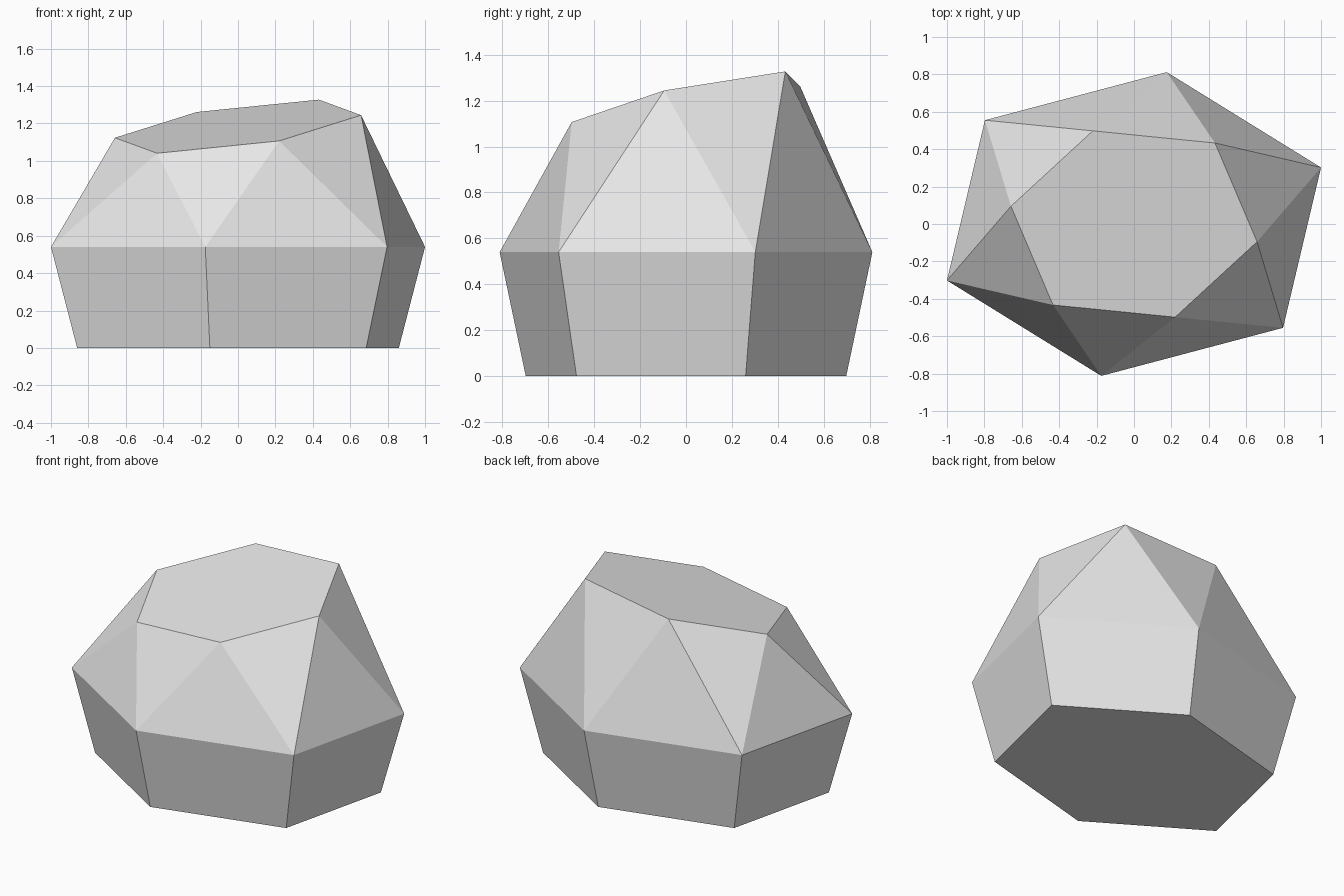
import bpy
import bmesh

cube = bpy.data.objects.get("Cube")
if cube:
    bpy.data.objects.remove(cube, do_unlink=True)

# Plain stone material
stone = bpy.data.materials.new("pale grey stone")
stone.use_nodes = True
grey = (0.8, 0.8, 0.8, 1)
stone.diffuse_color = grey
stone.node_tree.nodes["Principled BSDF"].inputs["Base Color"].default_value = grey


def hexagon(half):
    """Complete three corners by point symmetry about the centre."""
    return half + [(-x, -y) for x, y in half]


waist = hexagon([(1.0, 0.302), (0.175, 0.812), (-0.797, 0.555)])
crown = hexagon([(0.433, 0.433), (-0.22, 0.498), (-0.658, 0.095)])
WAIST_HEIGHT = 0.54
BASE_SCALE = 0.86

bm = bmesh.new()
# Narrowed flat base, wide waist and a crown on a sloping plane
base_ring = [bm.verts.new((x * BASE_SCALE, y * BASE_SCALE, 0)) for x, y in waist]
waist_ring = [bm.verts.new((x, y, WAIST_HEIGHT)) for x, y in waist]
crown_ring = [bm.verts.new((x, y, 1.184 + 0.122 * x + 0.209 * y)) for x, y in crown]

bm.faces.new(base_ring[::-1])
bm.faces.new(crown_ring)
for i in range(6):
    j = (i + 1) % 6
    # Lower wall, then the facets up to the twisted crown
    bm.faces.new((base_ring[i], base_ring[j], waist_ring[j], waist_ring[i]))
    bm.faces.new((waist_ring[i], waist_ring[j], crown_ring[i]))
    bm.faces.new((waist_ring[j], crown_ring[j], crown_ring[i]))
bmesh.ops.recalc_face_normals(bm, faces=bm.faces)

mesh = bpy.data.meshes.new("faceted_rock")
bm.to_mesh(mesh)
bm.free()
mesh.materials.append(stone)
rock = bpy.data.objects.new("faceted_rock", mesh)
bpy.context.collection.objects.link(rock)
